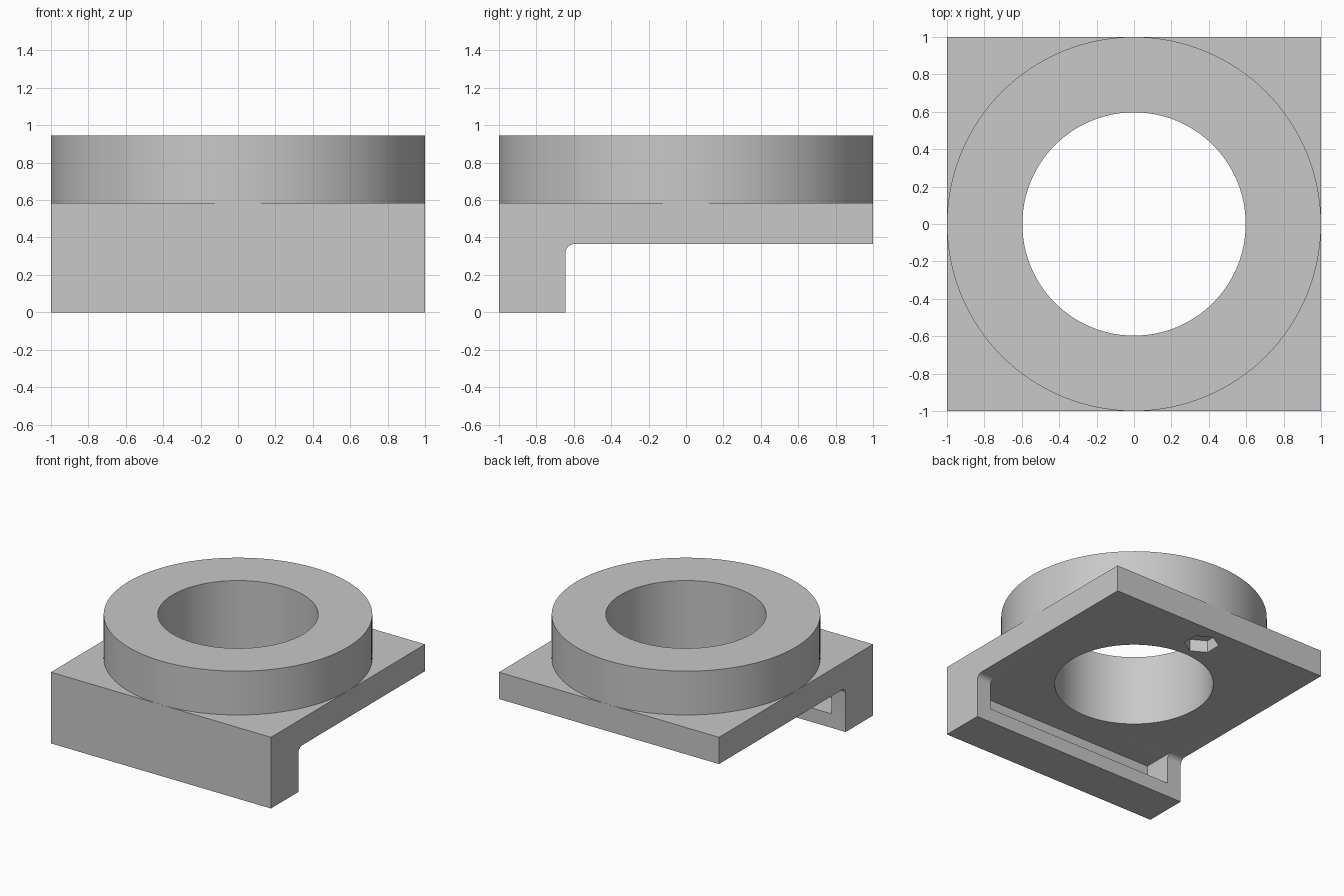
import bpy, bmesh, math
from mathutils import Matrix

if "Cube" in bpy.data.objects:
    bpy.data.objects.remove(bpy.data.objects["Cube"], do_unlink=True)

PLATE_TOP, PLATE_BOTTOM, RING_TOP = 0.585, 0.365, 0.945
LIP_Y, FILLET = -0.645, 0.05
BORE, SEGMENTS = 0.597, 128

grey = bpy.data.materials.new("plain grey")
grey.use_nodes = True
grey.diffuse_color = (0.58, 0.58, 0.58, 1)
grey.node_tree.nodes["Principled BSDF"].inputs["Base Color"].default_value = grey.diffuse_color


def add_object(name, bm):
    bmesh.ops.recalc_face_normals(bm, faces=bm.faces)
    mesh = bpy.data.meshes.new(name)
    bm.to_mesh(mesh)
    bm.free()
    mesh.materials.append(grey)
    obj = bpy.data.objects.new(name, mesh)
    bpy.context.collection.objects.link(obj)
    return obj


def add_prism(name, x, y, z0, z1, radius, sides, turn=0.0):
    bm = bmesh.new()
    place = Matrix.Translation((x, y, (z0 + z1) / 2)) @ Matrix.Rotation(turn, 4, "Z")
    bmesh.ops.create_cone(bm, cap_ends=True, segments=sides, radius1=radius,
                          radius2=radius, depth=z1 - z0, matrix=place)
    return add_object(name, bm)


def add_box(name, low, high):
    bm = bmesh.new()
    bmesh.ops.create_cube(bm, size=1)
    for v in bm.verts:
        v.co = [(a + b) / 2 + c * (b - a) for a, b, c in zip(low, high, v.co)]
    return add_object(name, bm)


def cut(obj, cutter):
    cutter.hide_render = True
    mod = obj.modifiers.new("cut", "BOOLEAN")
    mod.operation, mod.solver, mod.object = "DIFFERENCE", "EXACT", cutter
    bpy.context.view_layer.objects.active = obj
    bpy.ops.object.modifier_apply(modifier=mod.name)
    bpy.data.objects.remove(cutter, do_unlink=True)


def smooth(obj):
    bpy.ops.object.select_all(action="DESELECT")
    obj.select_set(True)
    bpy.context.view_layer.objects.active = obj
    bpy.ops.object.shade_smooth_by_angle(angle=math.radians(25))


# Base plate with a front lip and a filleted inner corner, extruded along x
profile = [(-1, 0), (LIP_Y, 0)]
for i in range(9):
    a = math.radians(180 - 90 * i / 8)
    profile.append((LIP_Y + FILLET + FILLET * math.cos(a),
                    PLATE_BOTTOM - FILLET + FILLET * math.sin(a)))
profile += [(1, PLATE_BOTTOM), (1, PLATE_TOP), (-1, PLATE_TOP)]
bm = bmesh.new()
face = bm.faces.new([bm.verts.new((-1, y, z)) for y, z in profile])
side = bmesh.ops.extrude_face_region(bm, geom=[face])["geom"]
bmesh.ops.translate(bm, vec=(2, 0, 0),
                    verts=[g for g in side if isinstance(g, bmesh.types.BMVert)])
base = add_object("base_plate", bm)

# Bore, lip recess and hexagonal nut pocket
cut(base, add_prism("bore_cutter", 0, 0, -0.2, 1.2, BORE, SEGMENTS))
cut(base, add_box("recess_cutter", (-0.87, -0.88, 0.115), (0.87, -0.59, PLATE_BOTTOM)))
cut(base, add_prism("nut_cutter", 0, 0.79, 0.2, PLATE_BOTTOM + 0.1, 0.132, 6))
smooth(base)

# Raised ring on top of the plate
ring = add_prism("raised_ring", 0, 0, PLATE_TOP, RING_TOP, 1.0, SEGMENTS)
cut(ring, add_prism("ring_cutter", 0, 0, 0.3, 1.2, BORE, SEGMENTS))
smooth(ring)
